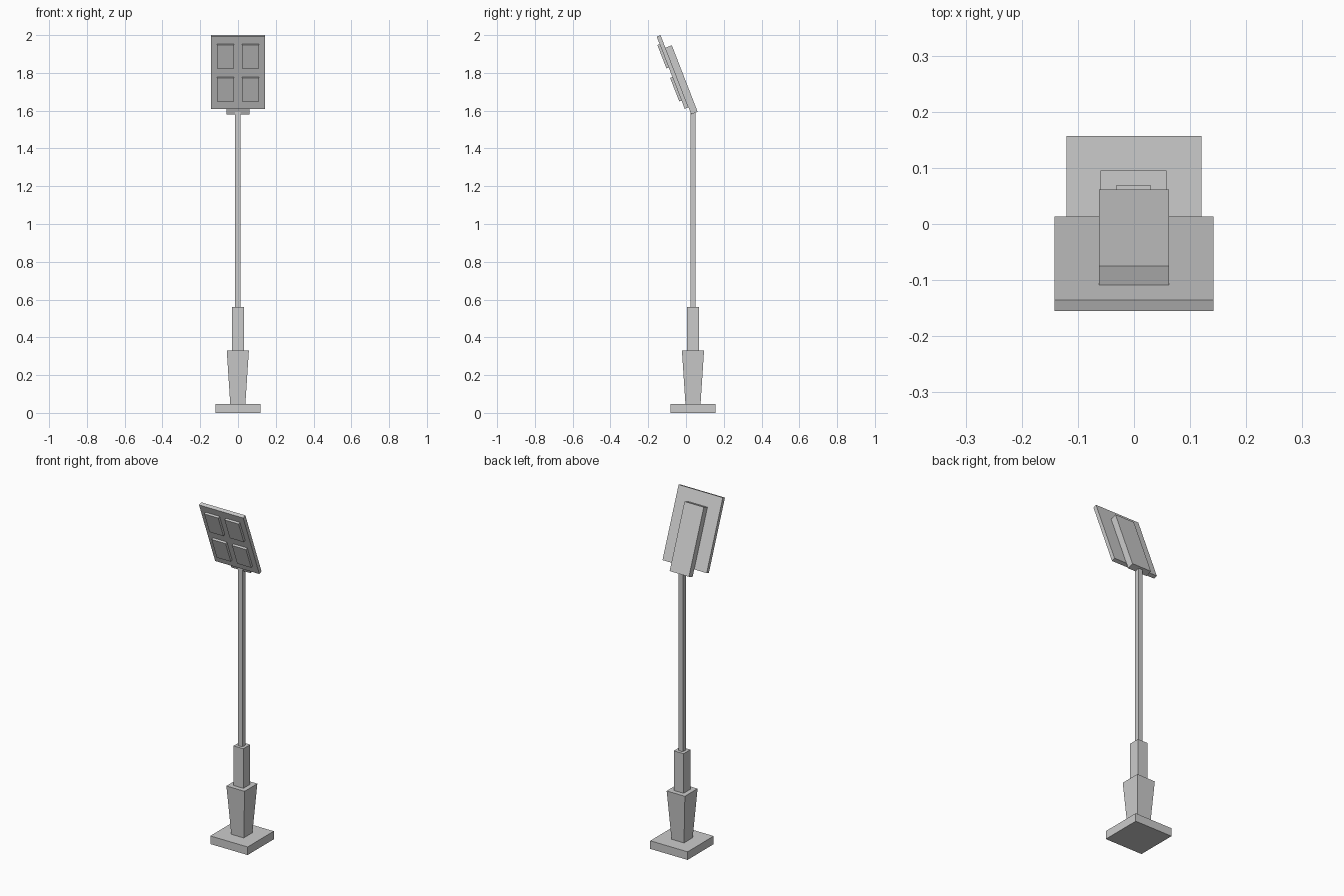
import bpy, bmesh, math
from mathutils import Matrix

if "Cube" in bpy.data.objects:
    bpy.data.objects.remove(bpy.data.objects["Cube"])

CX, CY = -0.001, 0.037          # axis of the pole
TILT = math.radians(21.2)       # forward lean of the lamp head
HEAD = Matrix.Translation((0, -0.135, 2.0)) @ Matrix.Rotation(TILT, 4, 'X')


def box(name, x, y, z, matrix=None, flare=1.0):
    """Box from (min, max) ranges; flare scales the top face about its centre."""
    bm = bmesh.new()
    bmesh.ops.create_cube(bm, size=1)
    for v in bm.verts:
        k = flare if v.co.z > 0 else 1.0
        v.co.x = sum(x) / 2 + v.co.x * (x[1] - x[0]) * k
        v.co.y = sum(y) / 2 + v.co.y * (y[1] - y[0]) * k
        v.co.z = sum(z) / 2 + v.co.z * (z[1] - z[0])
    if matrix:
        bm.transform(matrix)
    mesh = bpy.data.meshes.new(name)
    bm.to_mesh(mesh)
    bm.free()
    obj = bpy.data.objects.new(name, mesh)
    bpy.context.collection.objects.link(obj)
    return obj


def post(name, half, z0, z1, flare=1.0):
    return box(name, (CX - half, CX + half), (CY - half, CY + half), (z0, z1), flare=flare)


# Stand: plate, flared pedestal, sleeve and slim pole
box("base_plate", (-0.12, 0.12), (CY - 0.12, CY + 0.12), (0, 0.047))
post("pedestal", 0.04, 0.047, 0.33, flare=0.0585 / 0.04)
post("sleeve", 0.0315, 0.33, 0.56)
post("pole", 0.014, 0.56, 1.6)

# Tilted head: local z runs down the panel from its top back edge, local y is depth
T = 0.0215
box("lamp_panel", (-0.142, 0.142), (-T, 0), (-0.41, 0), HEAD)
box("rear_housing", (-0.062, 0.062), (0, 0.0365), (-0.45, -0.072), HEAD)

# Four raised lamps on the front
for row, top in (("upper", -0.043), ("lower", -0.230)):
    for side, cx in (("left", -0.066), ("right", 0.065)):
        box(f"lamp_{row}_{side}", (cx - 0.045, cx + 0.045), (-T - 0.013, -T),
            (top - 0.133, top), HEAD)
